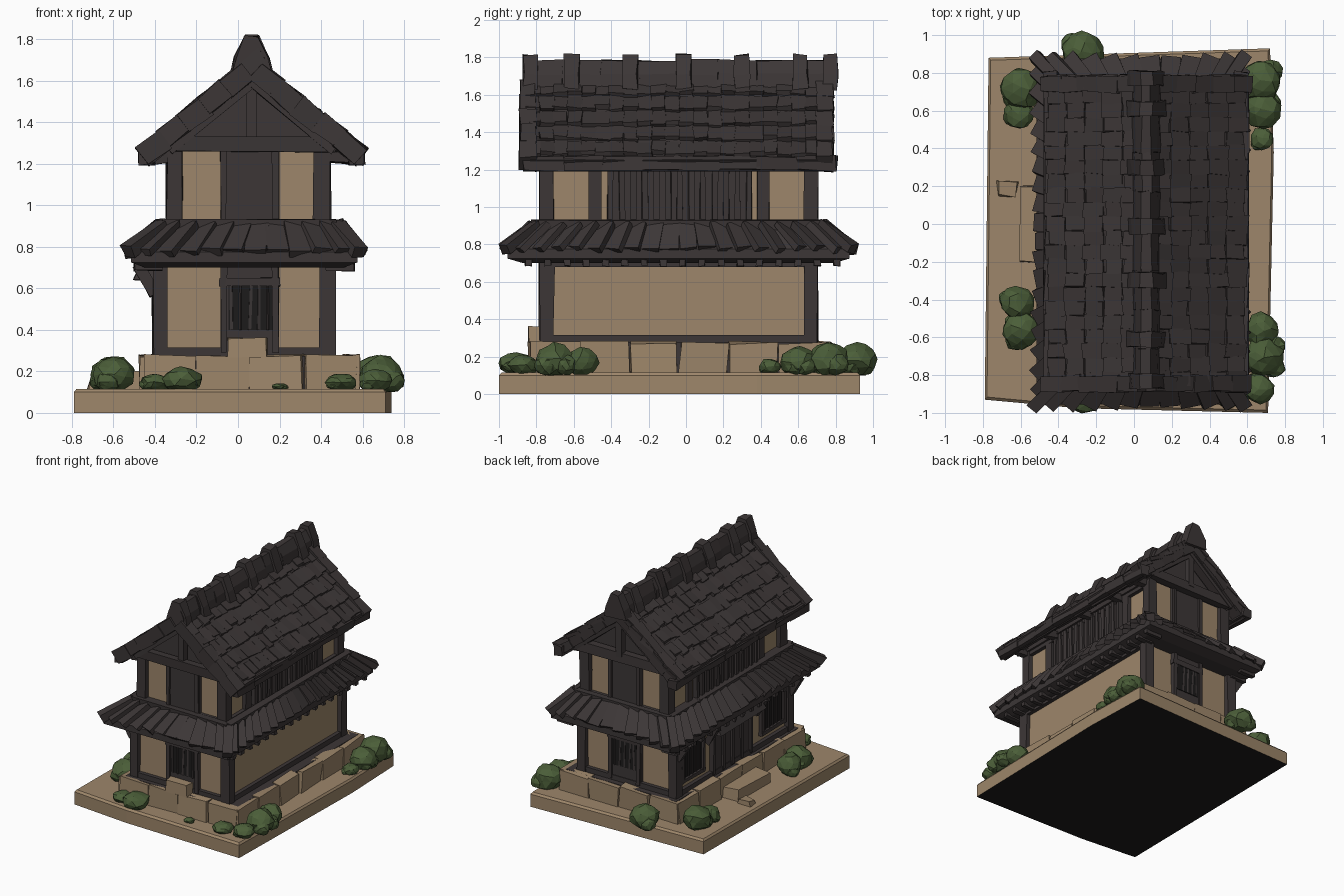
import bpy, bmesh, random
from mathutils import Vector

random.seed(4)
if "Cube" in bpy.data.objects:
    bpy.data.objects.remove(bpy.data.objects["Cube"])


def material(name, rgb):
    m = bpy.data.materials.new(name)
    m.use_nodes = True
    m.diffuse_color = (*rgb, 1)
    m.node_tree.nodes["Principled BSDF"].inputs["Base Color"].default_value = (*rgb, 1)
    return m


TIMBER = material("dark timber", (0.045, 0.037, 0.037))
TAN = material("tan plaster", (0.34, 0.24, 0.145))
BLACK = material("window black", (0.012, 0.011, 0.011))
GREEN = material("bush green", (0.07, 0.112, 0.04))


def wob(v, j):
    return Vector(v) + Vector([random.uniform(-j, j) for _ in range(3)])


def loft(bm, rings):
    """Skin a stack of point rings and cap both ends."""
    vs = [[bm.verts.new(p) for p in r] for r in rings]
    n = len(vs[0])
    for a, b in zip(vs, vs[1:]):
        for i in range(n):
            bm.faces.new((a[i], a[(i + 1) % n], b[(i + 1) % n], b[i]))
    bm.faces.new(vs[0][::-1])
    bm.faces.new(vs[-1])


def rect(x0, x1, y0, y1, z, j=0):
    return [wob(p, j) for p in ((x0, y0, z), (x1, y0, z), (x1, y1, z), (x0, y1, z))]


def box(bm, x0, x1, y0, y1, z0, z1, j=0):
    loft(bm, [rect(x0, x1, y0, y1, z0, j), rect(x0, x1, y0, y1, z1, j)])


def beam(bm, a, b, w, h, j=0):
    """Squared timber from a to b, w wide and h deep."""
    a, b = Vector(a), Vector(b)
    d = (b - a).normalized()
    s = d.cross((0, 0, 1)).normalized()
    n = s.cross(d)
    loft(bm, [[wob(p + s * w / 2 * u + n * h / 2 * v, j)
               for u, v in ((-1, -1), (1, -1), (1, 1), (-1, 1))] for p in (a, b)])


def prism(bm, profile, y0, y1, j=0):
    loft(bm, [[wob((x, y, z), j) for x, z in profile] for y in (y0, y1)])


def finish(bm, name, mat):
    bmesh.ops.recalc_face_normals(bm, faces=bm.faces)
    me = bpy.data.meshes.new(name)
    bm.to_mesh(me)
    bm.free()
    ob = bpy.data.objects.new(name, me)
    me.materials.append(mat)
    bpy.context.collection.objects.link(ob)
    return ob


# Ground slab with a dark underside
bm = bmesh.new()
outline = [(-.79, -.93), (-.3, -.975), (.71, -1), (.74, .38), (.72, .93), (-.77, .88)]
loft(bm, [[(x * s, y * s, z) for x, y in outline] for s, z in ((1, 0), (1, .1), (.985, .115))])
ground = finish(bm, "ground_slab", TAN)
ground.data.materials.append(BLACK)
for f in ground.data.polygons:
    if f.normal.z < -.9:
        f.material_index = 1

# Foundation: dark core with stone blocks around it
bm = bmesh.new()
box(bm, -.43, .54, -.81, .74, .1, .275)
finish(bm, "foundation_core", TIMBER)
bm = bmesh.new()
for k in range(4):
    x = -.46 + k * .26
    for y in (-.84, .7):
        box(bm, x, x + .25, y, y + .07, .1, .275, .01)
for k in range(6):
    y = -.83 + k * .266
    for x in (-.47, .51):
        box(bm, x, x + .07, y, y + .255, .1, .275, .01)
box(bm, -.6, -.45, -.2, .2, .1, .2, .008)
box(bm, -.72, -.62, .15, .22, .1, .15, .012)
box(bm, -.045, .14, -.84, -.77, .27, .36, .006)
finish(bm, "foundation_stones", TAN)

# Plaster walls for both floors
bm = bmesh.new()
box(bm, -.375, .435, -.745, .665, .27, .76)
box(bm, -.305, .405, -.745, .665, .85, 1.27)
finish(bm, "plaster_walls", TAN)

# Timber frame: corner posts, rails, door and window surrounds
bm = bmesh.new()
for x0, x1, z0, z1 in ((-.41, .47, .27, .74), (-.34, .44, .88, 1.27)):
    for x in (x0, x1 - .075):
        for y in (-.78, .63):
            box(bm, x, x + .075, y, y + .075, z0, z1, .006)
    for y in (-.775, .66):
        box(bm, x0 + .01, x1 - .01, y, y + .035, z0, z0 + .045)
    for x in (x0 + .005, x1 - .04):
        box(bm, x, x + .035, -.77, .69, z0, z0 + .045)
        box(bm, x, x + .035, -.77, .69, z1 - .06, z1)
# Door surrounds on the two gable ends
for y in (-.77, .655):
    box(bm, -.085, .19, y, y + .035, .27, .74)
    box(bm, -.085, .2, y, y + .035, .9, 1.27)
for y in (-.785, .67):
    for x in (-.085, .165):
        box(bm, x, x + .03, y, y + .035, .29, .72, .004)
        box(bm, x, x + .03, y, y + .035, .9, 1.26, .004)
    box(bm, -.09, .2, y, y + .035, .61, .65, .004)
# Upper side galleries with slats
for x in (-.33, .395):
    box(bm, x, x + .035, -.42, .35, .9, 1.25)
    for y in (-.52, .38):
        box(bm, x, x + .04, y, y + .065, .9, 1.25, .004)
for x in (-.345, .425):
    for k in range(13):
        y = -.42 + k * .062
        box(bm, x, x + .02, y, y + .03, .92, 1.23, .005)
# Right-hand side: central door, hood, two framed windows
box(bm, -.4, -.365, -.25, .24, .27, .74)
for k in range(5):
    y = -.25 + k * .116
    box(bm, -.415, -.38, y, y + .025, .29, .72, .004)
loft(bm, [rect(-.5, -.37, -.3, .29, .64, .01), rect(-.46, -.37, -.27, .26, .71, .01)])
for y0 in (-.65, .36):
    for y in (y0 - .03, y0 + .24):
        box(bm, -.405, -.365, y, y + .03, .36, .66, .004)
    for z in (.36, .63):
        box(bm, -.405, -.365, y0 - .03, y0 + .27, z, z + .03, .004)
for y in (-.74, -.3, .3, .66):
    beam(bm, (-.4, y, .57), (-.48, y, .71), .04, .05, .006)
finish(bm, "timber_frame", TIMBER)

# Dark window panes and their lattice bars
panes, bars = bmesh.new(), bmesh.new()
for y in (-.776, .69):
    box(panes, -.045, .165, y, y + .006, .4, .61)
    for k in range(5):
        x = -.03 + k * .043
        beam(bars, (x, y + .002, .4), (x + random.uniform(-.015, .015), y + .003, .61), .01, .014)
for y0 in (-.65, .36):
    box(panes, -.39, -.37, y0, y0 + .24, .39, .63)
    for k in range(5):
        box(bars, -.398, -.385, y0 + .02 + k * .048, y0 + .03 + k * .048, .39, .63)
finish(panes, "window_panes", BLACK)
finish(bars, "window_bars", TIMBER)

# Skirt roof between the floors: hipped body, tiles, hips and rafters
EAVE, TOP = (-.515, .575, -.955, .875), (-.36, .475, -.8, .72)
bm = bmesh.new()
loft(bm, [rect(-.45, .51, -.87, .79, .7), rect(*EAVE, .725), rect(*EAVE, .775), rect(*TOP, .905)])
low, high = rect(*EAVE, .77), rect(*TOP, .905)
for i in range(4):
    a, b, c, d = low[i], low[(i + 1) % 4], high[i], high[(i + 1) % 4]
    count = 10 if i % 2 == 0 else 18
    for k in range(count):
        t = (k + .5) / count
        beam(bm, c.lerp(d, t) + Vector((0, 0, .004)), a.lerp(b, t) + Vector((0, 0, random.uniform(-.005, .01))),
             (b - a).length / count * .95, .035, .006)
    tip = a + (a - c) * .1
    tip.z = .775
    beam(bm, c, tip, .065, .06, .008)
    beam(bm, c, d, .05, .05, .005)
for k in range(17):
    y = -.86 + k * .103
    for x0, x1 in ((-.5, -.36), (.42, .56)):
        box(bm, x0, x1, y, y + .035, .685, .73, .004)
finish(bm, "skirt_roof", TIMBER)

# Gable ends: infill, tie beam, king post, rafters
bm = bmesh.new()
CX = .065
prism(bm, [(CX - .385, 1.24), (CX + .385, 1.24), (CX + .35, 1.31), (CX, 1.6), (CX - .35, 1.31)], -.74, .66)
for y in (-.8, .72):
    beam(bm, (CX - .4, y, 1.295), (CX + .4, y, 1.295), .06, .075, .005)
    beam(bm, (CX, y + .01, 1.3), (CX + .001, y + .01, 1.6), .05, .05)
    for s in (-1, 1):
        beam(bm, (CX, y, 1.6), (CX + s * .4, y, 1.27), .07, .06, .005)
for y in (-.75, -.4, 0, .35, .65):
    for s in (-1, 1):
        beam(bm, (CX + s * .36, y, 1.235), (CX + s * .47, y, 1.225), .05, .05, .006)
finish(bm, "gable_frame", TIMBER)

# Main roof: two slabs covered with uneven overlapping shingles
bm = bmesh.new()
COURSES, COLUMNS = 5, 22
for s in (-1, 1):
    ridge, eave = Vector((CX + s * .02, -.035, 1.68)), Vector((CX + s * .52, -.035, 1.275))
    drop = Vector((0, 0, .055))
    beam(bm, ridge - drop, eave - drop, 1.6, .075)
    for r in range(COURSES):
        for c in range(COLUMNS):
            y = Vector((0, -.785 + 1.57 * c / (COLUMNS - 1), 0))
            t1 = (r + 1) / COURSES + random.uniform(-.02, .025)
            beam(bm, ridge.lerp(eave, r / COURSES) + y - drop * .3,
                 ridge.lerp(eave, t1) + y + drop * random.uniform(-.05, .2), .078, .028, .007)
    # Bargeboards and eave log
    for y in (-.81, .775):
        off = Vector((0, y, -.035))
        for k in range(5):
            beam(bm, ridge.lerp(eave, k / 5) + off, ridge.lerp(eave, (k + 1) / 5 + .02) + off, .085, .1, .008)
    for k in range(8):
        y = -.87 + k * .208
        x = CX + s * .505
        beam(bm, (x, y, 1.235), (x, y + .22, 1.235), .07, .075, .008)
finish(bm, "main_roof", TIMBER)

# Ridge cap with raised collars
bm = bmesh.new()


def cap(w, top):
    return [(CX - w, 1.63), (CX + w, 1.63), (CX + w * .8, 1.71), (CX + w * .35, top),
            (CX - w * .35, top), (CX - w * .8, 1.71)]


for k in range(8):
    prism(bm, cap(.075, 1.785), -.87 + k * .208, -.66 + k * .208, .006)
for y in (-.83, -.61, -.3, -.015, .3, .61, .77):
    prism(bm, cap(.1, 1.815), y - .04, y + .04, .007)
finish(bm, "ridge_cap", TIMBER)

# Bushes: clusters of lumpy balls (x, y, radius, height)
bushes = [(-.27, .91, .11, .17), (-.6, .72, .11, .17), (-.61, .58, .08, .12), (-.62, -.42, .09, .16),
          (-.6, -.56, .1, .16), (.67, .76, .11, .18), (.68, .6, .1, .15), (.68, .45, .06, .08),
          (.68, -.56, .09, .14), (.69, -.7, .1, .165), (.66, -.87, .08, .1), (.5, -.9, .08, .08),
          (-.27, -.9, .1, .115), (-.4, -.88, .07, .08), (.2, -.9, .04, .03)]
for i, (x, y, r, h) in enumerate(bushes):
    bm = bmesh.new()
    for k in range(4):
        part = bmesh.ops.create_icosphere(bm, subdivisions=2, radius=1)["verts"]
        q = 1 if k == 0 else .6
        dx, dy = (0, 0) if k == 0 else (random.uniform(-.55, .55) * r, random.uniform(-.55, .55) * r)
        for v in part:
            p = wob(v.co, .1)
            v.co = (x + dx + p.x * r * q, y + dy + p.y * r * q, max(.1, .115 + h * (.4 + p.z * .55) * q))
    finish(bm, f"bush_{i + 1}", GREEN)
